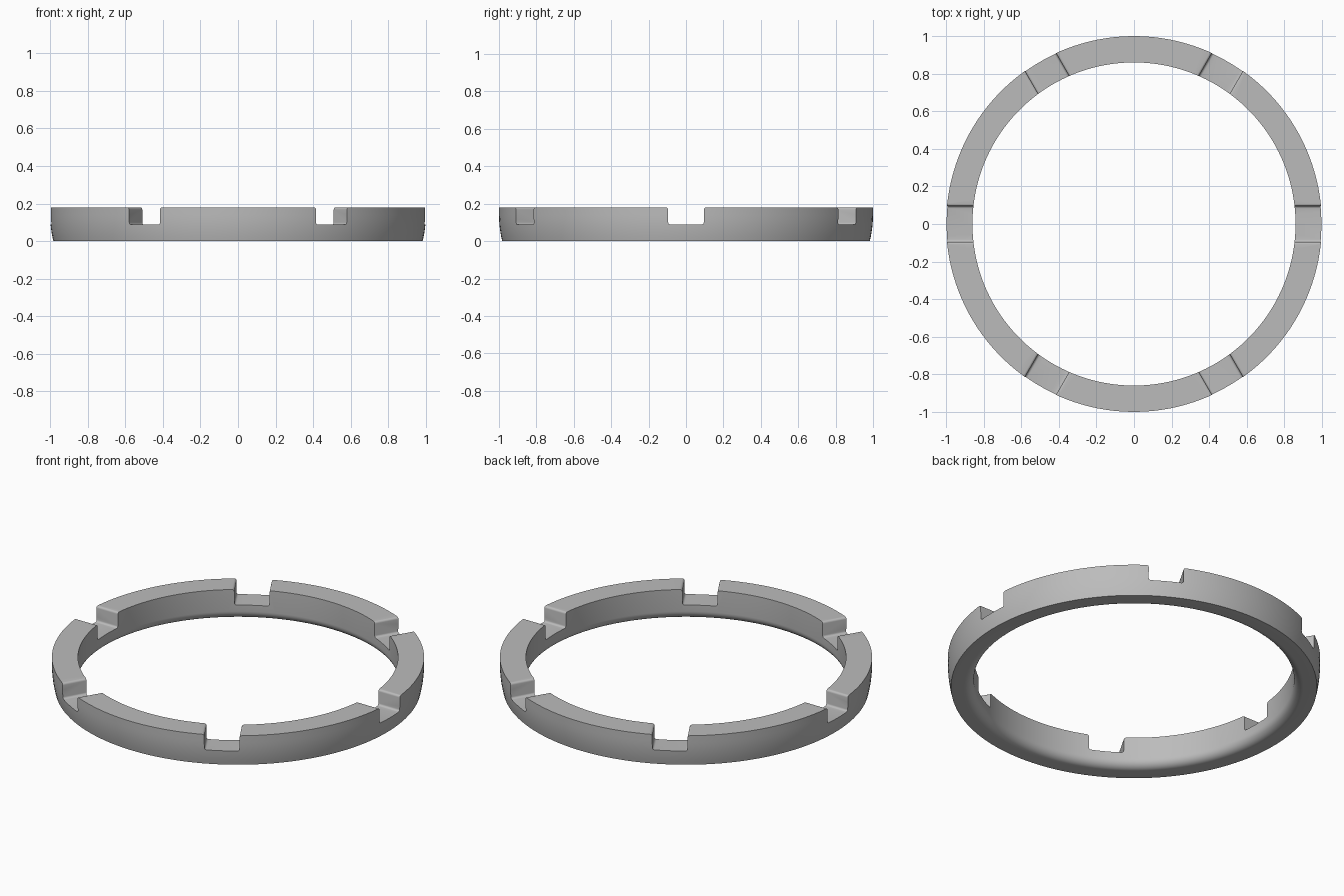
import bpy, bmesh, math

if "Cube" in bpy.data.objects:
    bpy.data.objects.remove(bpy.data.objects["Cube"])

H, FLOOR, HALF = 0.18, 0.088, 0.095   # ring height, notch floor height, notch half width
SEG = 144

grey = bpy.data.materials.new("grey")
grey.diffuse_color = (0.5, 0.5, 0.5, 1)
grey.use_nodes = True
grey.node_tree.nodes["Principled BSDF"].inputs["Base Color"].default_value = grey.diffuse_color


def arc(cx, cz, r, a0, a1, n):
    """Points along a circular arc, angles in degrees."""
    out = []
    for i in range(n + 1):
        a = math.radians(a0 + (a1 - a0) * i / n)
        out.append((cx + r * math.cos(a), cz + r * math.sin(a)))
    return out


def make_object(name, bm):
    bmesh.ops.recalc_face_normals(bm, faces=bm.faces)
    mesh = bpy.data.meshes.new(name)
    bm.to_mesh(mesh)
    bm.free()
    mesh.materials.append(grey)
    ob = bpy.data.objects.new(name, mesh)
    bpy.context.collection.objects.link(ob)
    return ob


# Ring: bulged outer wall, flat top, rounded lower inner edge
profile = [(1.0 - 0.017 * (1 - t / 6) ** 2, 0.14 * t / 6) for t in range(7)]
profile += [(1.0, H), (0.86, H)]
profile += arc(0.91, 0.05, 0.05, 180, 270, 8)
bm = bmesh.new()
rings = []
for i in range(SEG):
    a = 2 * math.pi * (i + 0.5) / SEG
    rings.append([bm.verts.new((r * math.cos(a), r * math.sin(a), z)) for r, z in profile])
n = len(profile)
for i in range(SEG):
    p, q = rings[i], rings[(i + 1) % SEG]
    for j in range(n):
        k = (j + 1) % n
        bm.faces.new((p[j], q[j], q[k], p[k]))
ring = make_object("notched_ring", bm)

# Notch cutters: a bar across the ring, softened at the floor and the rim
F = 0.012
half = arc(HALF - F, FLOOR + F, F, -90, 0, 4)
half += arc(HALF + F, H - F, F, 180, 90, 4)
half.append((HALF + F, H + 0.1))
section = half + [(-y, z) for y, z in reversed(half)]
for k in range(3):
    bm = bmesh.new()
    a = math.radians(60 * k)
    c, s = math.cos(a), math.sin(a)
    ends = [[bm.verts.new((x * c - y * s, x * s + y * c, z)) for y, z in section]
            for x in (-1.2, 1.2)]
    bm.faces.new(ends[0])
    bm.faces.new(ends[1])
    for j in range(len(section)):
        m = (j + 1) % len(section)
        bm.faces.new((ends[0][j], ends[0][m], ends[1][m], ends[1][j]))
    cutter = make_object(f"notch_cutter_{k + 1}", bm)
    cutter.hide_render = True
    cutter.hide_set(True)
    mod = ring.modifiers.new(f"notch_{k + 1}", 'BOOLEAN')
    mod.operation = 'DIFFERENCE'
    mod.solver = 'EXACT'
    mod.object = cutter

# Apply the cuts, then smooth the round walls while keeping crisp edges
bpy.context.view_layer.objects.active = ring
ring.select_set(True)
for mod in list(ring.modifiers):
    bpy.ops.object.modifier_apply(modifier=mod.name)
for ob in [o for o in bpy.data.objects if o.name.startswith("notch_cutter")]:
    bpy.data.objects.remove(ob)
bpy.ops.object.shade_smooth_by_angle(angle=math.radians(35))
